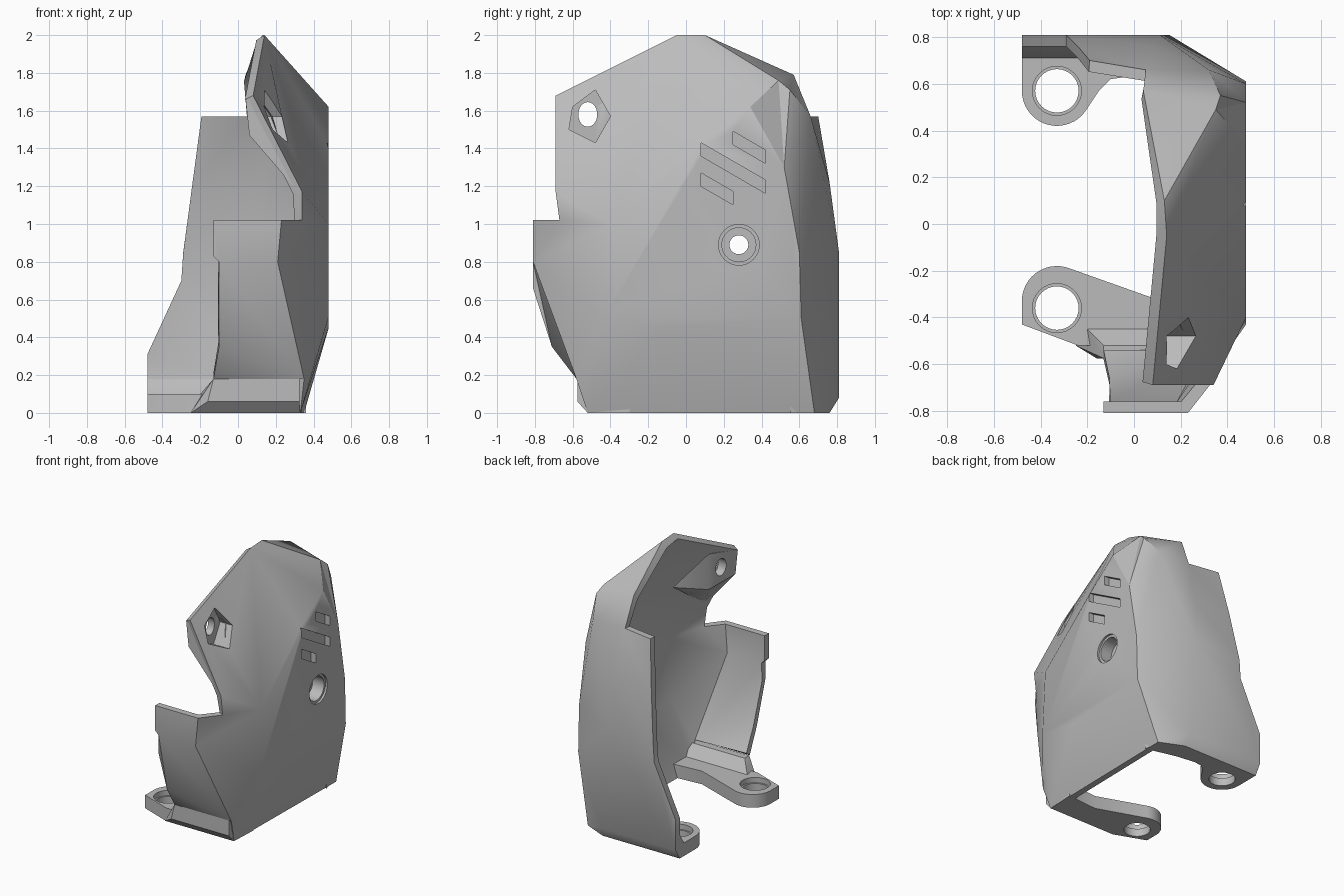
import bpy, bmesh
from math import sin, cos, pi, radians

cube = bpy.data.objects.get("Cube")
if cube:
    bpy.data.objects.remove(cube, do_unlink=True)

grey = bpy.data.materials.new("plain grey")
grey.use_nodes = True
tone = (0.5, 0.5, 0.5, 1)
grey.diffuse_color = tone
for node in grey.node_tree.nodes:
    if node.type == 'BSDF_PRINCIPLED':
        node.inputs["Base Color"].default_value = tone


def add_object(name, bm):
    mesh = bpy.data.meshes.new(name)
    bm.to_mesh(mesh)
    bm.free()
    obj = bpy.data.objects.new(name, mesh)
    bpy.context.scene.collection.objects.link(obj)
    mesh.materials.append(grey)
    return obj


def activate(obj):
    bpy.ops.object.select_all(action='DESELECT')
    obj.select_set(True)
    bpy.context.view_layer.objects.active = obj


def prism(name, outline, axis, low, high):
    """Extrude a flat outline along the x or z axis."""
    place = {'x': lambda u, v, w: (w, u, v),
             'z': lambda u, v, w: (u, v, w)}[axis]
    bm = bmesh.new()
    ends = [[bm.verts.new(place(u, v, w)) for u, v in outline] for w in (low, high)]
    bm.faces.new(ends[0])
    bm.faces.new(ends[1])
    count = len(outline)
    for i in range(count):
        j = (i + 1) % count
        bm.faces.new((ends[0][i], ends[0][j], ends[1][j], ends[1][i]))
    bmesh.ops.recalc_face_normals(bm, faces=bm.faces[:])
    return add_object(name, bm)


def hull(name, points):
    bm = bmesh.new()
    for p in points:
        bm.verts.new(p)
    bmesh.ops.convex_hull(bm, input=bm.verts[:])
    bmesh.ops.recalc_face_normals(bm, faces=bm.faces[:])
    return add_object(name, bm)


def arc(cx, cy, radius, start=0, end=360, steps=32, stretch=1):
    span = radians(end - start)
    last = steps if end - start == 360 else steps - 1
    return [(cx + radius * cos(radians(start) + span * i / last),
             cy + radius * stretch * sin(radians(start) + span * i / last))
            for i in range(steps)]


def cut(cutter, *targets):
    """Subtract the cutter from each target, then remove it."""
    for target in targets:
        mod = target.modifiers.new("cut", 'BOOLEAN')
        mod.operation = 'DIFFERENCE'
        mod.solver = 'EXACT'
        mod.object = cutter
        activate(target)
        bpy.ops.object.modifier_apply(modifier=mod.name)
    bpy.data.objects.remove(cutter, do_unlink=True)


# Faceted outer skin: named corners
corner = dict(
    # crown and sloping upper panel
    A=(.14, -.05, 2), B=(.13, .1, 2), C=(.35, .49, 1.76), E=(.37, .55, 1.71),
    M=(.04, .57, 1.79), N=(.05, .66, 1.57), D=(.32, .66, 1.57),
    F=(.08, -.69, 1.68), G=(.34, -.69, 1.17),
    # main side panel
    H=(.48, -.4, 1), I=(.48, .34, 1.62), J=(.48, .52, 1.3), K=(.48, .6, .85),
    P=(.48, -.43, .51), Q=(.48, -.12, .45), R=(.48, .61, .5),
    # foot of the side
    L=(.35, .68, 0), S=(.33, -.52, 0), T=(.35, -.58, .18),
    # front wall
    U=(.34, -.67, 1.02), V=(.23, -.81, 1.02), W=(.21, -.81, .8),
    X=(-.13, -.81, 1.02), x=(-.13, -.81, .83), Y=(-.1, -.81, .8),
    y=(-.1, -.81, .66), Z=(-.1, -.71, .35), a=(-.13, -.58, .18),
    # back wall
    b=(.11, .81, .85), c=(.08, .76, 1.22), d=(.15, .81, .08), e=(.17, .76, 0),
    f=(-.19, .7, 1.57), g=(-.24, .76, 1.22), h=(-.29, .81, .85),
    l=(-.3, .81, .7), i=(-.48, .81, .31), j=(-.48, .81, .08), k=(-.48, .76, 0))
faces = ("AFGHI AIC ACB BCM MCE MEDN CIJ CJE EJD DJK GUH HPQRKJI UVWH HWP WTP "
         "VXxYW WYyZT ZaT TSP PSQ SLQ QLR KRb Rdb RLd Led DKb Dbc DcN "
         "Ncgf cbhg bdjilh dekj").split()
bm = bmesh.new()
verts = {key: bm.verts.new(co) for key, co in corner.items()}
for word in faces:
    bm.faces.new([verts[key] for key in word])
bmesh.ops.recalc_face_normals(bm, faces=bm.faces[:])
bm.normal_update()
if max(bm.faces, key=lambda f: f.calc_area() * abs(f.normal.x)).normal.x < 0:
    bmesh.ops.reverse_faces(bm, faces=bm.faces[:])
shell = add_object("shell", bm)

# Give the skin thickness, then level its foot and the tops of both walls
solid = shell.modifiers.new("thickness", 'SOLIDIFY')
solid.thickness = 0.05
solid.offset = -1
solid.use_even_offset = True
activate(shell)
bpy.ops.object.modifier_apply(modifier=solid.name)
for v in shell.data.vertices:
    if v.co.z < 0.04:
        v.co.z = 0
    for level, side in ((1.02, -1), (1.57, 1)):
        if abs(v.co.z - level) < .05 and v.co.y * side > .58 and v.co.x < .3:
            v.co.z = level

# Thickened lug behind the upper bolt pocket
lug = hull("upper_lug", [
    (.04, -.68, 1.66), (.07, -.68, 1.66), (.06, -.68, 1.47), (.22, -.68, 1.3),
    (.31, -.68, 1.18), (.09, -.4, 1.72), (.09, -.4, 1.45), (.22, -.4, 1.38),
    (.25, -.2, 1.5)])

# Faceted bolt pocket with an oval through hole
cut(prism("pocket_cutter",
          [(-.62, 1.5), (-.6, 1.62), (-.48, 1.71), (-.4, 1.57), (-.48, 1.43)],
          'x', .13, .7), shell, lug)
cut(prism("oval_cutter", arc(-.52, 1.58, .05, stretch=1.3), 'x', -.2, .7), shell, lug)

# Countersunk side hole, sunk into a round boss
boss = prism("side_boss", arc(.28, .89, .13), 'x', .33, .46)
for radius, depth in ((.108, .465), (.09, .37), (.05, .2)):
    cut(prism("side_hole_cutter", arc(.28, .89, radius), 'x', depth, .7), shell, boss)

# Three slanted recessed slots
for start, end, top in ((.25, .42, 1.49), (.08, .42, 1.43), (.08, .25, 1.27)):
    drop = (end - start) * .58
    cut(prism("slot_cutter", [(start, top), (end, top - drop),
                              (end, top - drop - .07), (start, top - .07)],
              'x', .44, .7), shell)

# Mounting tabs with stepped round holes
front_tab = prism("front_tab",
                  arc(-.33, -.33, .15, 180, 70, 16) +
                  [(.09, -.32), (.34, -.3), (.33, -.52), (-.24, -.52), (-.48, -.43)],
                  'z', 0, .1)
back_tab = prism("back_tab",
                 [(-.48, .76)] + arc(-.33, .57, .15, 180, 325, 18) +
                 [(-.15, .57), (-.1, .62), (-.03, .63), (.12, .61), (.36, .55),
                  (.33, .66), (.15, .75)],
                 'z', 0, .1)
for tab, cy in ((front_tab, -.36), (back_tab, .57)):
    for radius, floor in ((.105, .06), (.093, -.1)):
        cut(prism("tab_hole_cutter", arc(-.33, cy, radius), 'z', floor, .3), tab)

# Feet joining the tabs to the walls
front_foot = hull("front_foot", [
    (x, y, z) for start, y, z in ((-.25, -.52, 0), (-.16, -.575, .06),
                                  (-.13, -.575, .18), (-.13, -.52, .18),
                                  (-.2, -.45, .1), (-.2, -.45, 0))
    for x in (start, .325)])
back_foot = hull("back_foot", [(x, y, z) for x in (-.48, .1)
                               for y, z in ((.71, 0), (.76, 0), (.8, .08),
                                            (.8, .18), (.76, .18), (.71, .1))])

# Consistent outward normals and sharp-edged smooth shading
for part in (shell, lug, boss, front_tab, back_tab, front_foot, back_foot):
    bm = bmesh.new()
    bm.from_mesh(part.data)
    bmesh.ops.recalc_face_normals(bm, faces=bm.faces[:])
    bm.to_mesh(part.data)
    bm.free()
    activate(part)
    bpy.ops.object.shade_smooth_by_angle(angle=radians(33))
